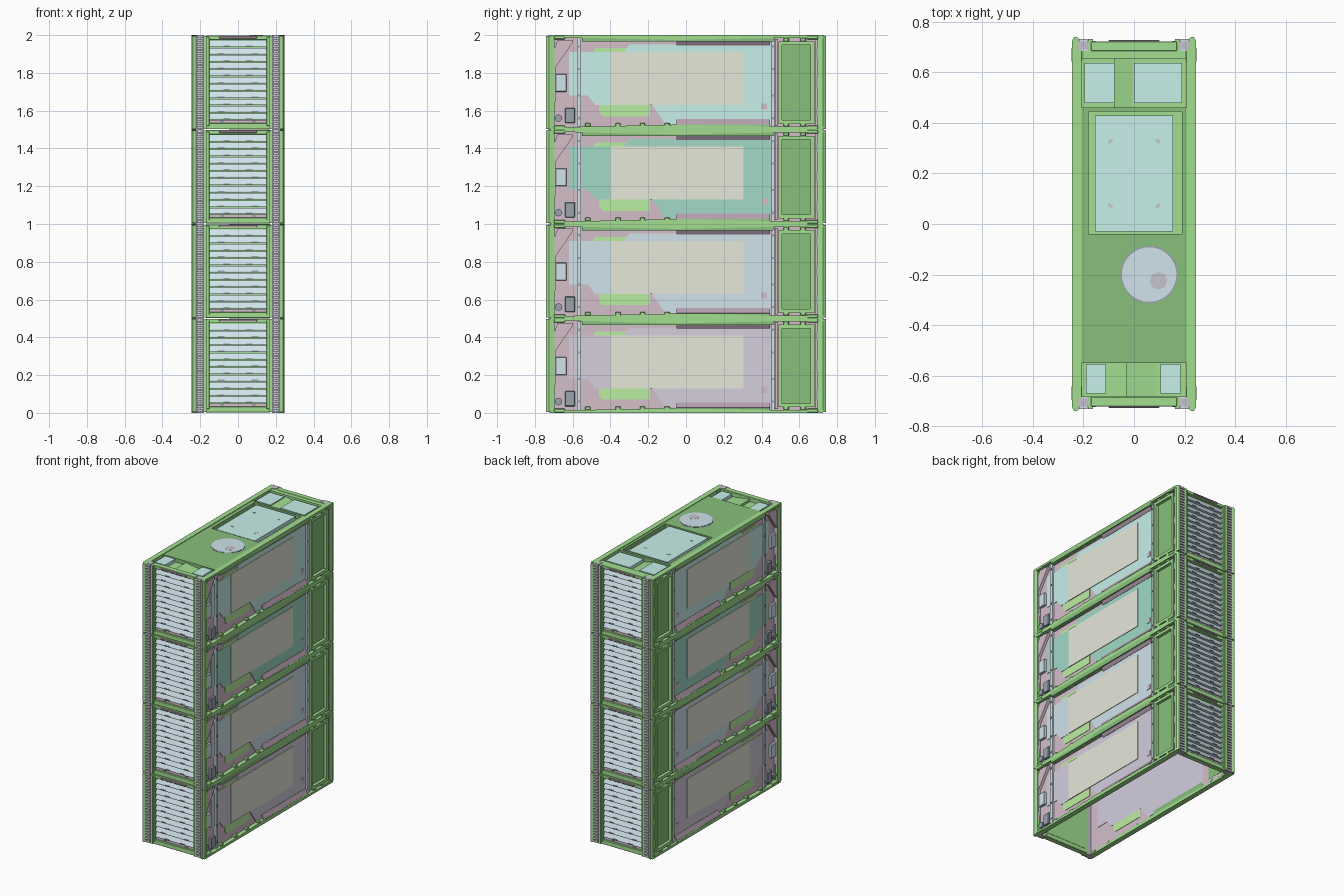
import bpy, bmesh, math
from mathutils import Vector

MODULES, PITCH = 4, 0.5
COLORS = {
    "green": (0.36, 0.74, 0.28), "dark_green": (0.25, 0.52, 0.2), "mauve": (0.66, 0.52, 0.59),
    "plum": (0.45, 0.33, 0.42), "beige": (0.79, 0.81, 0.70), "cyan": (0.58, 0.87, 0.82),
    "teal": (0.36, 0.70, 0.57), "blue": (0.63, 0.77, 0.83), "lilac": (0.66, 0.62, 0.73),
    "slate": (0.32, 0.37, 0.42), "lime": (0.50, 0.86, 0.36), "grey": (0.56, 0.55, 0.62)}
MATS = {}
for key, rgb in COLORS.items():
    MATS[key] = bpy.data.materials.new(key)
    MATS[key].diffuse_color = (*rgb, 1)


def prism(bm, pts, axis, a, b):
    """Extrude a 2D outline along an axis from a to b."""
    def place(p, t):
        return {"x": (t, p[0], p[1]), "y": (p[0], t, p[1]), "z": (p[0], p[1], t)}[axis]
    lo = [bm.verts.new(place(p, a)) for p in pts]
    hi = [bm.verts.new(place(p, b)) for p in pts]
    bm.faces.new(lo)
    bm.faces.new(hi[::-1])
    for i in range(len(pts)):
        j = (i + 1) % len(pts)
        bm.faces.new((lo[i], lo[j], hi[j], hi[i]))


def rect(u0, u1, v0, v1):
    return [(u0, v0), (u1, v0), (u1, v1), (u0, v1)]


def part(name, color, boxes=(), prisms=(), mirror="", bevel=0, levels=range(MODULES)):
    """Build one mesh and stack a linked copy in each module."""
    bm = bmesh.new()
    for x0, x1, y0, y1, z0, z1 in boxes:
        prism(bm, rect(x0, x1, y0, y1), "z", z0, z1)
    for pts, axis, a, b in prisms:
        prism(bm, pts, axis, a, b)
    bmesh.ops.recalc_face_normals(bm, faces=bm.faces)
    me = bpy.data.meshes.new(name)
    bm.to_mesh(me)
    bm.free()
    me.materials.append(MATS[color])
    for i in levels:
        ob = bpy.data.objects.new(f"{name}_{i + 1}", me)
        ob.location.z = i * PITCH
        bpy.context.collection.objects.link(ob)
        if mirror:
            m = ob.modifiers.new("mirror", "MIRROR")
            m.use_axis = ("x" in mirror, "y" in mirror, False)
            m.use_mirror_merge = False
        if bevel:
            b = ob.modifiers.new("bevel", "BEVEL")
            b.width = bevel
            b.segments = 1


# Corner posts with chamfered outer edge, and the ribbed columns beside them
post = [(0.22, 0.695), (0.22, 0.735), (0.228, 0.74), (0.237, 0.74), (0.245, 0.725), (0.24, 0.695)]
part("corner_post", "green", [(0.163, 0.182, 0.69, 0.732, 0.004, 0.496)],
     [(post, "z", 0.004, 0.496)], "xy")
part("column_back", "grey", [(0.18, 0.222, 0.69, 0.722, 0, 0.5)], mirror="xy")
part("column_ribs", "lilac", [(0.184, 0.218, 0.72, 0.733, 0.005 + k * 0.02, 0.018 + k * 0.02)
                              for k in range(25)], mirror="xy")
part("corner_foot", "green", [(0.205, 0.247, 0.64, 0.70, 0, 0.022), (0.205, 0.247, 0.64, 0.70, 0.478, 0.5)],
     mirror="xy", bevel=0.004)

# Louvred end walls
part("end_frame", "green", [(0.152, 0.166, 0.69, 0.724, 0.02, 0.49)], mirror="xy", bevel=0.002)
part("end_rails", "green", [(-0.17, 0.17, 0.685, 0.722, 0.475, 0.498),
                            (-0.17, 0.17, 0.685, 0.722, 0.002, 0.034),
                            (-0.16, 0.16, 0.684, 0.692, 0.03, 0.48)], mirror="y", bevel=0.002)
slats, clips = [], []
for k in range(11):
    z = 0.052 + k * 0.0385
    slats.append(([(0.694, z), (0.716, z), (0.716, z + 0.006), (0.702, z + 0.034), (0.694, z + 0.034)],
                  "x", -0.152, 0.152))
    for s in (-1, 1):
        c = s * (0.09 if k % 2 else 0.06)
        clips.append((c - 0.018, c + 0.018, 0.70, 0.719, z + 0.001, z + 0.008))
part("louvre_slats", "blue", prisms=slats, mirror="y")
part("louvre_clips", "slate", clips, mirror="y")
part("louvre_sill", "mauve", [(-0.152, 0.152, 0.69, 0.708, 0.034, 0.051)], mirror="y")
part("sill_bolts", "slate", [(0.075, 0.095, 0.70, 0.714, 0.037, 0.048)], mirror="xy")
part("end_handle", "plum", [(-0.1, 0.1, 0.71, 0.728, 0.483, 0.495)], mirror="y", bevel=0.002)

# Side wall sheets, tapered side rails and deep middle wedges
part("side_wall", "mauve", [(0.212, 0.216, -0.72, 0.72, 0.002, 0.498)], mirror="x")
rail_lo = [(-0.725, 0), (0.725, 0), (0.725, 0.016), (0.45, 0.016), (-0.05, 0.026), (-0.69, 0.012)]
rail_hi = [(y, 0.5 - z) for y, z in rail_lo]
part("side_rails", "green", prisms=[(rail_lo, "x", 0.208, 0.245), (rail_hi, "x", 0.208, 0.245)], mirror="x")
wedge = [(0.21, 0.004), (0.244, 0.004), (0.244, 0.02), (0.222, 0.055), (0.21, 0.055)]
part("side_wedge", "dark_green", prisms=[(wedge, "y", -0.05, 0.445),
     ([(x, 0.5 - z) for x, z in wedge], "y", -0.05, 0.445)], mirror="x")
trim = [(0.222, 0.0535), (0.2395, 0.0255), (0.241, 0.0275), (0.224, 0.056)]
part("wedge_trim", "plum", prisms=[(trim, "y", -0.05, 0.445),
     ([(x, 0.5 - z) for x, z in trim], "y", -0.05, 0.445)], mirror="x")
part("rail_clips", "green", [(0.21, 0.24, y - 0.014, y + 0.014, z, z + 0.018)
     for y in (-0.52, -0.36, -0.23, -0.10, 0.53, 0.62) for z in (0.016, 0.466)], mirror="x", bevel=0.003)

# Side boards, one colour per module, with pale cover plate
board = [(-0.62, 0.18), (-0.52, 0.18), (-0.48, 0.13), (-0.18, 0.13), (-0.11, 0.03), (0.45, 0.03),
         (0.45, 0.45), (-0.30, 0.45), (-0.33, 0.41), (-0.62, 0.41)]
for i, col in enumerate(("lilac", "blue", "teal", "cyan")):
    part("side_board", col, prisms=[(board, "x", 0.210, 0.220)], mirror="x", levels=[i])
part("cover_plate", "beige", [(0.216, 0.224, -0.40, 0.305, 0.13, 0.41)], mirror="x")
part("board_chip", "mauve", [(0.216, 0.223, 0.397, 0.43, 0.105, 0.138)], mirror="x")
slot_lo = [(-0.46, 0.13), (-0.46, 0.09), (-0.44, 0.07), (-0.19, 0.07), (-0.19, 0.13)]
slot_hi = [(-0.49, 0.41), (-0.33, 0.41), (-0.315, 0.432), (-0.48, 0.432)]
part("side_slots", "lime", prisms=[(slot_lo, "x", 0.2095, 0.2185), (slot_hi, "x", 0.2095, 0.2185)], mirror="x")

# Upright strips and small fittings near the front end
part("upright_strips", "blue", [(0.214, 0.229, -0.578, -0.555, 0.015, 0.485),
                                (0.214, 0.229, 0.452, 0.468, 0.015, 0.485)], mirror="x")
part("strip_screws", "slate", [(0.226, 0.232, y - 0.005, y + 0.005, z - 0.006, z + 0.006)
     for y in (-0.566, 0.46) for z in (0.06, 0.18, 0.32, 0.44)], mirror="x")
part("latch_box", "blue", [(0.214, 0.234, -0.69, -0.632, 0.2, 0.295)], mirror="x", bevel=0.003)
part("socket_box", "slate", [(0.214, 0.236, -0.64, -0.588, 0.035, 0.115)], mirror="x", bevel=0.003)
brace = [(-0.715, 0.03), (-0.70, 0.03), (-0.69, 0.18), (-0.69, 0.33), (-0.60, 0.46), (-0.60, 0.475),
         (-0.68, 0.475), (-0.70, 0.42), (-0.705, 0.1)]
part("front_brace", "mauve", prisms=[(brace, "x", 0.214, 0.236)], mirror="x")
part("pipe_stub", "slate", prisms=[([(-0.675 + 0.02 * math.cos(t * math.pi / 6),
     0.06 + 0.02 * math.sin(t * math.pi / 6)) for t in range(12)], "x", 0.214, 0.23)], mirror="x")

# Rear side door: raised frame, recessed leaf
part("door_frame", "green", [(0.212, 0.24, 0.49, 0.508, 0.03, 0.467), (0.212, 0.24, 0.66, 0.68, 0.03, 0.467),
     (0.212, 0.24, 0.508, 0.66, 0.03, 0.05), (0.212, 0.24, 0.508, 0.66, 0.447, 0.467)], mirror="x")
part("door_leaf", "dark_green", [(0.211, 0.219, 0.505, 0.665, 0.045, 0.45)], mirror="x")
part("door_jamb", "mauve", [(0.212, 0.23, 0.472, 0.488, 0.02, 0.48),
                            (0.212, 0.232, 0.682, 0.705, 0.02, 0.48)], mirror="x")
part("door_hinges", "slate", [(0.225, 0.238, 0.687, 0.70, z, z + 0.05) for z in (0.07, 0.225, 0.38)], mirror="x")

# Roof: deck around three shallow pockets, panels set inside them
part("roof_floor", "green", [(-0.212, 0.212, -0.70, 0.70, 0.462, 0.468)])
part("roof_deck", "dark_green", [(-0.245, 0.245, -0.55, -0.04, 0.466, 0.496),
     (-0.245, -0.18, -0.04, 0.45, 0.466, 0.496), (0.19, 0.245, -0.04, 0.45, 0.466, 0.496),
     (-0.245, 0.245, 0.445, 0.462, 0.466, 0.496)])
part("roof_edge", "green", [(-0.21, 0.21, 0.655, 0.70, 0.466, 0.496), (-0.21, 0.21, -0.70, -0.682, 0.466, 0.496),
     (-0.215, -0.207, -0.69, 0.66, 0.466, 0.4985), (0.207, 0.215, -0.69, 0.66, 0.466, 0.4985)])
part("roof_ramp", "green", prisms=[([(-0.03, 0.466), (0.1, 0.466), (-0.03, 0.485)], "y", -0.685, -0.55),
     ([(-0.08, 0.466), (0, 0.466), (-0.08, 0.485)], "y", 0.462, 0.655)])
part("roof_panels", "cyan", [(-0.155, 0.155, -0.03, 0.43, 0.466, 0.492),
     (-0.195, -0.078, 0.478, 0.638, 0.466, 0.492), (0, 0.19, 0.478, 0.638, 0.466, 0.492),
     (-0.19, -0.11, -0.67, -0.555, 0.466, 0.492), (0.105, 0.185, -0.67, -0.555, 0.466, 0.492)])
part("panel_corner_marks", "grey", prisms=[([(sx * 0.1, 0.2 + sy * 0.135), (sx * 0.08, 0.2 + sy * 0.135),
     (sx * 0.1, 0.2 + sy * 0.115)], "z", 0.49, 0.4935) for sx in (-1, 1) for sy in (-1, 1)])
part("corner_caps", "blue", [(0.185, 0.217, 0.685, 0.73, 0.49, 0.4995)], mirror="xy")


def disc(cx, cy, r, n):
    return [(cx + r * math.cos(2 * math.pi * k / n), cy + r * math.sin(2 * math.pi * k / n)) for k in range(n)]


part("hatch_rim", "slate", prisms=[(disc(0.06, -0.2, 0.114, 32), "z", 0.48, 0.4975)])
part("hatch_lid", "blue", prisms=[(disc(0.06, -0.2, 0.108, 32), "z", 0.48, 0.499)])
part("hatch_boss", "grey", prisms=[(disc(0.097, -0.225, 0.035, 8), "z", 0.49, 0.4996)])
